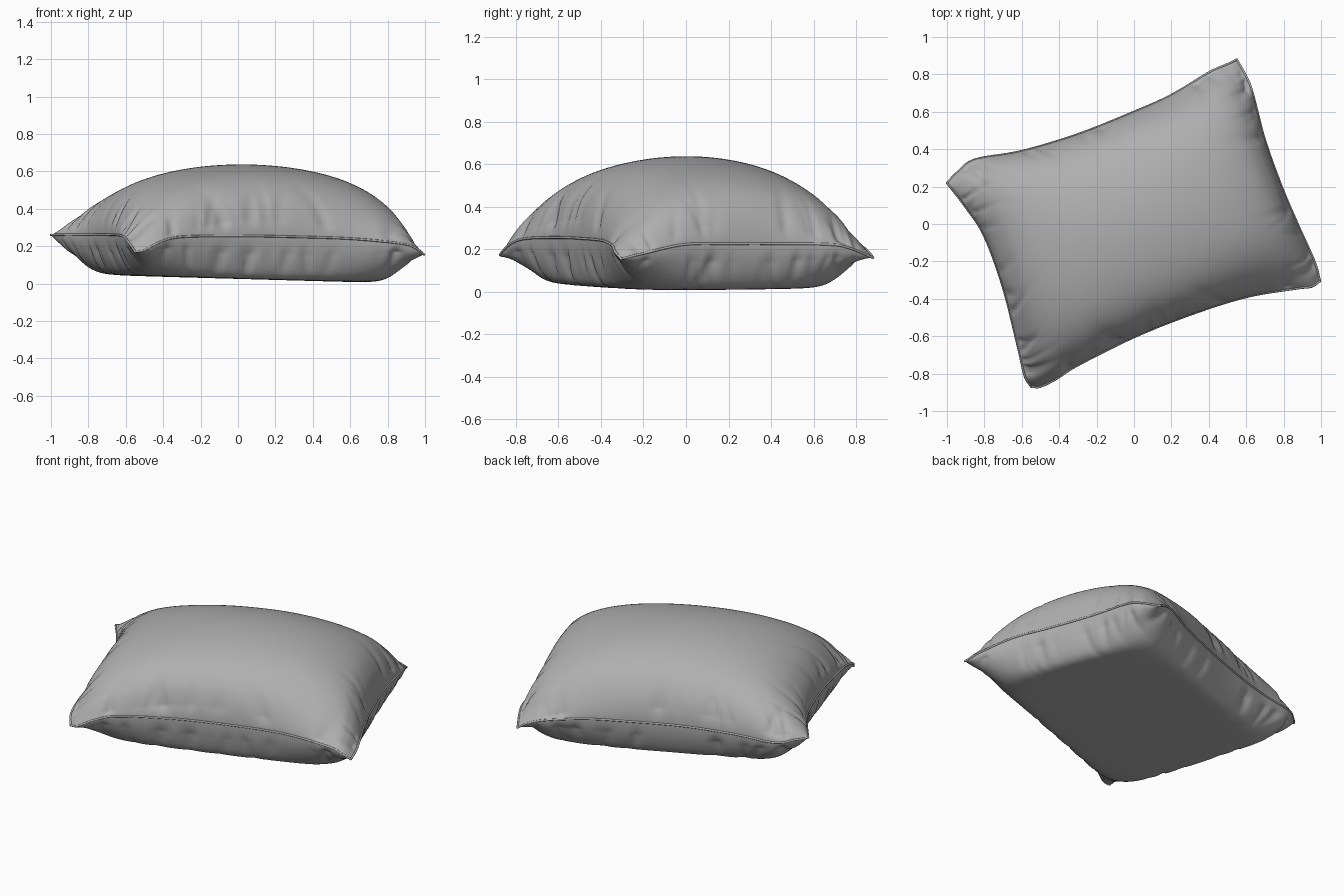
import bpy, bmesh, math, random
from mathutils import Vector

if "Cube" in bpy.data.objects:
    bpy.data.objects.remove(bpy.data.objects["Cube"])

random.seed(4)
N = 110

# Seam line, one gently pinched curve per side (x, y, z)
FRONT = [(-.55, -.87, .17), (-.5, -.87, .18), (-.41, -.825, .225), (-.3, -.755, .25), (0, -.605, .255),
         (.3, -.485, .25), (.6, -.39, .24), (.87, -.345, .215), (.95, -.335, .19), (.995, -.305, .155)]
BACK = [(-1, .22, .26), (-.94, .28, .25), (-.85, .345, .235), (-.6, .39, .24), (-.3, .48, .245),
        (0, .6, .24), (.2, .69, .235), (.4, .81, .22), (.5, .855, .19), (.55, .88, .16)]
LEFT = [(-.55, -.87, .17), (-.585, -.81, .22), (-.62, -.66, .255), (-.7, -.34, .262), (-.8, -.065, .262),
        (-.9, .09, .262), (-1, .22, .26)]
RIGHT = [(.995, -.305, .155), (.965, -.2, .18), (.88, -.01, .222), (.79, .2, .226), (.7, .45, .226),
         (.64, .68, .222), (.61, .77, .205), (.55, .88, .16)]


def spline(points):
    """Smooth curve through points, called with t in 0..1 by length."""
    p = [Vector(q) for q in points]
    p = [2 * p[0] - p[1]] + p + [2 * p[-1] - p[-2]]
    fine = []
    for i in range(1, len(p) - 2):
        a, b, c, d = p[i - 1:i + 3]
        for k in range(12):
            t = k / 12
            fine.append(.5 * (2 * b + (c - a) * t + (2 * a - 5 * b + 4 * c - d) * t * t
                              + (3 * b - a - 3 * c + d) * t ** 3))
    fine.append(p[-2])
    run = [0]
    for a, b in zip(fine, fine[1:]):
        run.append(run[-1] + (b - a).length)

    def at(t):
        s = min(max(t, 0), 1) * run[-1]
        i = 0
        while i < len(run) - 2 and run[i + 1] < s:
            i += 1
        return fine[i].lerp(fine[i + 1], (s - run[i]) / (run[i + 1] - run[i]))
    return at


# Parameter values, bunched towards the seam
par = [math.sin(math.pi * (i / N - .5)) for i in range(N + 1)]
front, back, left, right = ([f((t + 1) / 2) for t in par] for f in map(spline, (FRONT, BACK, LEFT, RIGHT)))


def seam_patch(i, j):
    u, v = (par[i] + 1) / 2, (par[j] + 1) / 2
    return (front[i] * (1 - v) + back[i] * v + left[j] * (1 - u) + right[j] * u
            - front[0] * (1 - u) * (1 - v) - front[N] * u * (1 - v)
            - back[0] * (1 - u) * v - back[N] * u * v)


# Creases running in from each side: position, width, depth, reach, slant
def creases(n):
    return [(random.uniform(-.88, .88), random.uniform(.012, .04), random.uniform(.004, .015),
             random.uniform(.06, .17), random.uniform(-.6, .6)) for _ in range(n)]


folds = {(top, side): creases(16) for top in (True, False) for side in "FBLR"}


def crease_depth(top, u, v):
    total = 0
    for side, s, d in (("F", u, 1 + v), ("B", u, 1 - v), ("L", v, 1 + u), ("R", v, 1 - u)):
        if d > .6:
            continue
        for pos, width, depth, reach, slant in folds[top, side]:
            x = (s - pos + slant * d) / (width * (1 + 2 * d))
            if abs(x) < 3:
                total += depth * math.exp(-x * x) * min(1, d / .02) * math.exp(-(d / reach) ** 1.5)
    return min(total, .025)


# Cushion: domed top and flattened underside sharing the seam
bm = bmesh.new()
info = {}
for top in (True, False):
    grid = []
    for i in range(N + 1):
        row = []
        for j in range(N + 1):
            p = seam_patch(i, j)
            u, v = par[i], par[j]
            f = max(0, (1 - u * u) * (1 - v * v))
            if top:
                # three corners sag more than the back left one
                sag = .1 if u < 0 < v else .5
                p.z += (.637 - p.z) * f ** (.46 + sag * u * u * v * v)
            else:
                g = 2.2 * f ** .5
                g /= (1 + g ** 9) ** (1 / 9)
                floor = max(0, .025 - .028 * p.x)
                p.z += (floor - p.z) * g
            vert = bm.verts.new(p)
            info[vert] = (top, u, v)
            row.append(vert)
        grid.append(row)
    for i in range(N):
        for j in range(N):
            q = [grid[i][j], grid[i + 1][j], grid[i + 1][j + 1], grid[i][j + 1]]
            bm.faces.new(q if top else q[::-1])
bm.normal_update()
moves = [(v, v.normal * -crease_depth(*info[v])) for v in bm.verts]
for v, m in moves:
    v.co += m
    v.co.z = max(v.co.z, 0)
bmesh.ops.remove_doubles(bm, verts=bm.verts, dist=1e-5)
for f in bm.faces:
    f.smooth = True
mesh = bpy.data.meshes.new("cushion")
bm.to_mesh(mesh)
bm.free()
cushion = bpy.data.objects.new("cushion", mesh)
bpy.context.collection.objects.link(cushion)

# Thin stitched seam around the rim
curve = bpy.data.curves.new("seam", "CURVE")
curve.dimensions = "3D"
curve.bevel_depth = .006
curve.bevel_resolution = 2
loop = front[:-1] + right[:-1] + back[:0:-1] + left[:0:-1]
loop = loop[::2]
line = curve.splines.new("POLY")
line.points.add(len(loop) - 1)
for pt, p in zip(line.points, loop):
    pt.co = (*p, 1)
line.use_cyclic_u = True
bpy.context.collection.objects.link(bpy.data.objects.new("seam", curve))

# Dark grey cloth
cloth = bpy.data.materials.new("cloth")
cloth.diffuse_color = (.43, .43, .43, 1)
cloth.use_nodes = True
cloth.node_tree.nodes["Principled BSDF"].inputs["Base Color"].default_value = cloth.diffuse_color
mesh.materials.append(cloth)
curve.materials.append(cloth)
